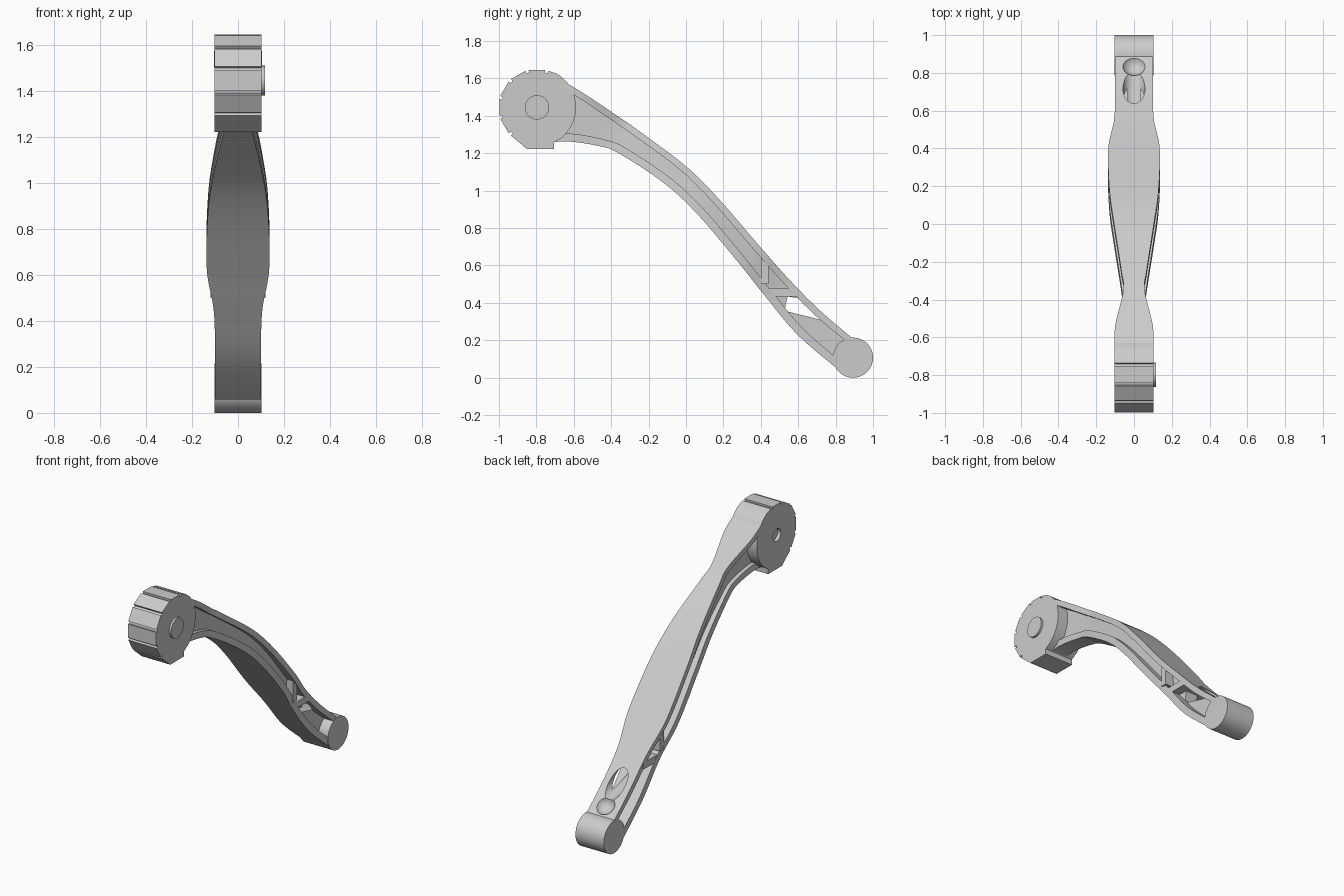
import bpy, bmesh, math
from mathutils import Vector, Matrix

cube = bpy.data.objects.get("Cube")
if cube:
    bpy.data.objects.remove(cube, do_unlink=True)

GREY = (0.6, 0.6, 0.6, 1)
mat = bpy.data.materials.new("plain grey")
mat.use_nodes = True
mat.diffuse_color = GREY
mat.node_tree.nodes["Principled BSDF"].inputs["Base Color"].default_value = GREY


def add(name, bm):
    bmesh.ops.recalc_face_normals(bm, faces=bm.faces)
    me = bpy.data.meshes.new(name)
    bm.to_mesh(me)
    bm.free()
    me.materials.append(mat)
    ob = bpy.data.objects.new(name, me)
    bpy.context.collection.objects.link(ob)
    return ob


def cut(ob, cutters):
    for c in cutters:
        m = ob.modifiers.new("cut", "BOOLEAN")
        m.operation, m.solver, m.object = "DIFFERENCE", "EXACT", c
    bpy.context.view_layer.update()
    dg = bpy.context.evaluated_depsgraph_get()
    me = bpy.data.meshes.new_from_object(ob.evaluated_get(dg))
    ob.modifiers.clear()
    ob.data = me


def prism(name, pts, x0, x1):
    """Extrude a (y, z) outline along x."""
    bm = bmesh.new()
    face = bm.faces.new([bm.verts.new((x0, y, z)) for y, z in pts])
    ext = bmesh.ops.extrude_face_region(bm, geom=[face])["geom"]
    verts = [v for v in ext if isinstance(v, bmesh.types.BMVert)]
    bmesh.ops.translate(bm, verts=verts, vec=(x1 - x0, 0, 0))
    return add(name, bm)


def circle(cy, cz, r, n=48):
    return [(cy + r * math.cos(i * math.tau / n), cz + r * math.sin(i * math.tau / n))
            for i in range(n)]


def box(y0, y1, z0, z1):
    return [(y0, z0), (y1, z0), (y1, z1), (y0, z1)]


# Arm stations: upper y, z; lower y, z; upper, lower and web half widths
KEYS = [
    (-.68, 1.60, -.74, 1.257, .102, .055, .03),
    (-.54, 1.515, -.62, 1.262, .10, .055, .03),
    (-.35, 1.388, -.46, 1.237, .056, .056, .03),
    (-.246, 1.315, -.36, 1.20, .067, .067, .04),
    (0, 1.13, -.12, 1.042, .105, .105, .07),
    (.18, .95, .06, .875, .13, .13, .09),
    (.40, .695, .27, .628, .136, .136, .08),
    (.556, .52, .42, .44, .105, .105, .05),
    (.717, .358, .60, .226, .10, .10, .035),
    (.888, .212, .834, .027, .10, .10, .035),
]


def stations(steps=8):
    """Smooth curve through the arm stations."""
    out = []
    for i in range(len(KEYS) - 1):
        p = [KEYS[min(max(j, 0), len(KEYS) - 1)] for j in range(i - 1, i + 3)]
        for k in range(steps + (i == len(KEYS) - 2)):
            t = k / steps
            out.append([.5 * (2 * b + (c - a) * t + (2 * a - 5 * b + 4 * c - d) * t ** 2
                              + (3 * b - a - 3 * c + d) * t ** 3) for a, b, c, d in zip(*p)])
    return out


UPPER, LOWER = .036, .044


def band(name, part):
    """Loft one layer of the arm."""
    bm = bmesh.new()
    rings = []
    for uy, uz, ly, lz, wu, wl, web in stations():
        u, l = Vector((0, uy, uz)), Vector((0, ly, lz))
        n = (l - u).normalized()
        if part == "upper":
            a, b, w = u, u + n * UPPER, wu
        elif part == "lower":
            a, b, w = l - n * LOWER, l, wl
        else:
            a, b, w = u + n * UPPER * .6, l - n * LOWER * .6, web
        rings.append([bm.verts.new(p + Vector((s * w, 0, 0)))
                      for p, s in ((a, -1), (a, 1), (b, 1), (b, -1))])
    for r, q in zip(rings, rings[1:]):
        for i in range(4):
            j = (i + 1) % 4
            bm.faces.new((r[i], r[j], q[j], q[i]))
    bm.faces.new(rings[0])
    bm.faces.new(rings[-1])
    return add(name, bm)


upper = band("arm_upper_flange", "upper")
lower = band("arm_lower_flange", "lower")
web = band("arm_web", "web")

# Cross ribs of the truss
ribs = [prism("upright_rib", box(.40, .44, .50, .645), -.12, .12),
        prism("level_rib", box(.44, .59, .433, .476), -.103, .103)]

# Sloping tunnel that breaks out of the upper surface, and a thumb dent below it
start, end = Vector((0, .535, .398)), Vector((0, .90, .318))
bm = bmesh.new()
rot = (end - start).to_track_quat("Z", "Y").to_matrix().to_4x4()
bmesh.ops.create_cone(bm, cap_ends=True, segments=32, radius1=.058, radius2=.058,
                      depth=(end - start).length,
                      matrix=Matrix.Translation((start + end) / 2) @ rot)
tunnel = add("tunnel_cutter", bm)
bm = bmesh.new()
bmesh.ops.create_uvsphere(bm, u_segments=32, v_segments=16, radius=.065,
                          matrix=Matrix.Translation((0, .85, .28)))
dent = add("dent_cutter", bm)
cut(upper, [tunnel, dent])
cut(web, [tunnel, dent])

# Round foot
foot = prism("foot_barrel", circle(.893, .107, .107, 64), -.103, .103)
cut(foot, [dent])

# Hub: faceted and notched at the front, round at the back, stepped underneath
HY, HZ, R = -.797, 1.445, .207
outline = []


def polar(deg, r):
    a = math.radians(deg)
    outline.append((HY + r * math.cos(a), HZ + r * math.sin(a)))


for d in range(-40, 61, 5):
    polar(d, .209)
for d in range(75, 226, 30):
    polar(d - 2.5, R - .002)
    polar(d - 2, R - .016)
    polar(d + 2, R - .016)
    polar(d + 2.5, R - .002)
outline += [(-.85, 1.222), (-.706, 1.222), (-.706, 1.257), (-.66, 1.285)]
hub = prism("hub", outline, -.103, .103)
recess = prism("recess_cutter", circle(HY, HZ, .04), -.2, -.08)
cut(hub, [recess])
boss = prism("hub_boss", circle(HY, HZ, .065), .09, .117)

for c in (tunnel, dent, recess):
    bpy.data.objects.remove(c, do_unlink=True)

# Smooth the curved faces, keep the corners sharp
bpy.ops.object.select_all(action="DESELECT")
for ob in (upper, lower, web, foot, hub, boss, *ribs):
    ob.select_set(True)
    bpy.context.view_layer.objects.active = ob
bpy.ops.object.shade_smooth_by_angle(angle=math.radians(24))
